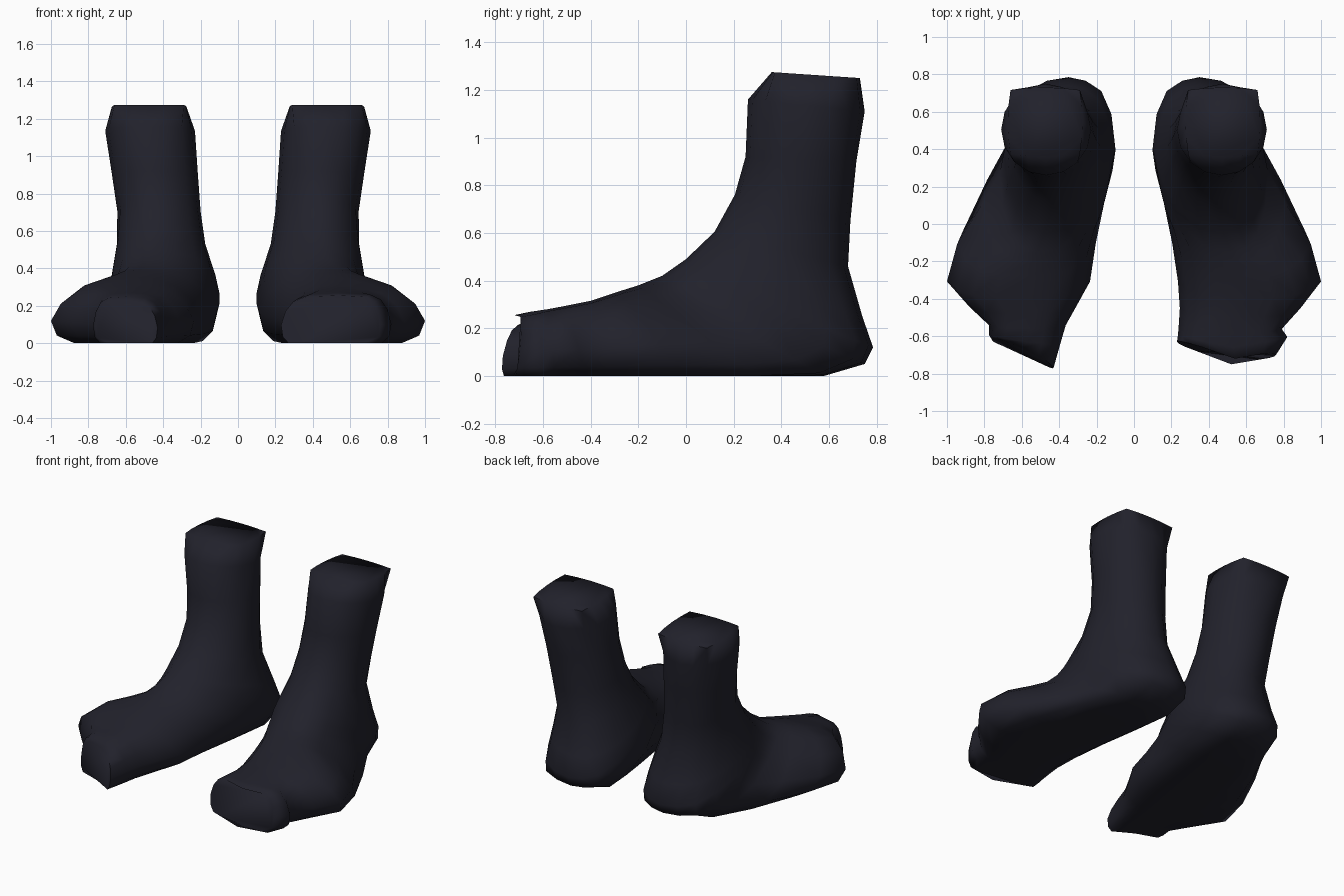
import bpy, bmesh, math

if "Cube" in bpy.data.objects:
    bpy.data.objects.remove(bpy.data.objects["Cube"])

skin = bpy.data.materials.new("dark navy")
skin.diffuse_color = (0.0155, 0.0155, 0.0245, 1)
skin.use_nodes = True
skin.node_tree.nodes["Principled BSDF"].inputs["Base Color"].default_value = skin.diffuse_color

# Half section shapes: (distance from top/front to bottom/back, sideways reach)
N = 8
ROUND = [((1 - math.cos(math.pi * i / N)) / 2, math.sin(math.pi * i / N)) for i in range(N + 1)]
SQUARE = [(0, 0), (0, .5), (0, 1), (.25, 1), (.5, 1), (.75, 1), (1, 1), (1, .5), (1, 0)]
FOOT = [(0, 0), (.03, .3), (.13, .6), (.33, .84), (.62, 1), (.87, .93), (1, .72), (1, .36), (1, 0)]

# Sections fanning from the ankle cut to the ball of the foot:
# front y, z, back y, z, inner x, outer x, front centre x, back centre x,
# shape (-1 square, 0 round, 1 foot, 2 boxy foot)
LEG = [
    (.36, 1.275, .73, 1.25, .275, .675, .475, .475, -.75),
    (.26, 1.16, .75, 1.11, .23, .71, .47, .475, 0),
    (.25, .92, .715, .90, .215, .675, .45, .45, 0),
    (.205, .76, .69, .65, .20, .645, .44, .42, 0),
    (.12, .605, .68, .46, .175, .66, .44, .38, .1),
    (0, .49, .74, .25, .12, .69, .46, .35, .3),
    (-.05, .455, .785, .12, .10, .70, .48, .35, .4),
    (-.10, .42, .75, .05, .10, .71, .50, .35, .6),
    (-.15, .40, .58, 0, .115, .73, .52, .37, .8),
    (-.20, .38, .30, 0, .16, .81, .53, .45, 1),
    (-.28, .355, 0, 0, .205, .945, .54, .5, 1),
    (-.40, .315, -.25, 0, .235, 1.0, .54, .55, 1),
]
# Toe sections, ending with a skew: extra y for the inner and outer edge
TOES_RIGHT = [
    (-.50, .295, -.42, 0, .245, .89, .53, .54, 1.1),
    (-.58, .28, -.55, 0, .24, .79, .52, .52, 1.4, .03, 0),
    (-.66, .268, -.65, 0, .235, .82, .53, .52, 1.7, .06, .05),
    (-.72, .255, -.75, 0, .23, .76, .54, .52, 1.9, .11, .04),
]
TOES_LEFT = [
    (-.48, .29, -.42, 0, .31, .88, .53, .56, 1.1),
    (-.56, .27, -.53, 0, .365, .775, .56, .57, 1.4),
    (-.63, .25, -.62, 0, .395, .775, .58, .58, 1.6, -.02, .03),
    (-.66, .22, -.69, 0, .43, .76, .59, .59, 1.7, -.09, .06),
]


def ring(sec):
    fy, fz, by, bz, xi, xo, xf, xb, shape = sec[:9]
    di, do = sec[9:] or (0, 0)
    other = SQUARE if shape < 0 else FOOT
    k = min(abs(shape), 1)
    box = max(shape - 1, 0)

    def point(i, outer):
        s = ROUND[i][0] * (1 - k) + other[i][0] * k
        w = ROUND[i][1] * (1 - k) + other[i][1] * k
        if outer and shape > 0 and 0 < i < 4:       # full outer instep
            w = w ** (1 - .3 * k)
        if outer and 0 < shape < 1 and i > 3:       # slim outer heel
            w *= .95 if i == 4 else .86
        w = w ** (1 - .6 * box) if w > 1e-6 else 0  # toes are boxier
        c = xf + (xb - xf) * s
        x = c + ((xo if outer else xi) - c) * w
        return (x, fy + (by - fy) * s + (do if outer else di) * w, fz + (bz - fz) * s)

    return [point(i, True) for i in range(N + 1)] + [point(i, False) for i in range(N - 1, 0, -1)]


def build_foot(name, sections, side):
    bm = bmesh.new()
    rings = [[bm.verts.new((side * x, y, z)) for x, y, z in ring(s)] for s in sections]
    for a, b in zip(rings, rings[1:]):
        for i in range(len(a)):
            j = (i + 1) % len(a)
            bm.faces.new((a[i], a[j], b[j], b[i]))
    bm.faces.new(rings[0])                  # ankle cut
    bm.faces.new(rings[-1])                 # toe end
    bmesh.ops.recalc_face_normals(bm, faces=bm.faces)
    mesh = bpy.data.meshes.new(name)
    bm.to_mesh(mesh)
    bm.free()
    mesh.materials.append(skin)
    ob = bpy.data.objects.new(name, mesh)
    bpy.context.collection.objects.link(ob)
    bpy.ops.object.select_all(action='DESELECT')
    ob.select_set(True)
    bpy.context.view_layer.objects.active = ob
    bpy.ops.object.shade_smooth_by_angle(angle=math.radians(85))


build_foot("right_foot", LEG + TOES_RIGHT, 1)
build_foot("left_foot", LEG + TOES_LEFT, -1)
